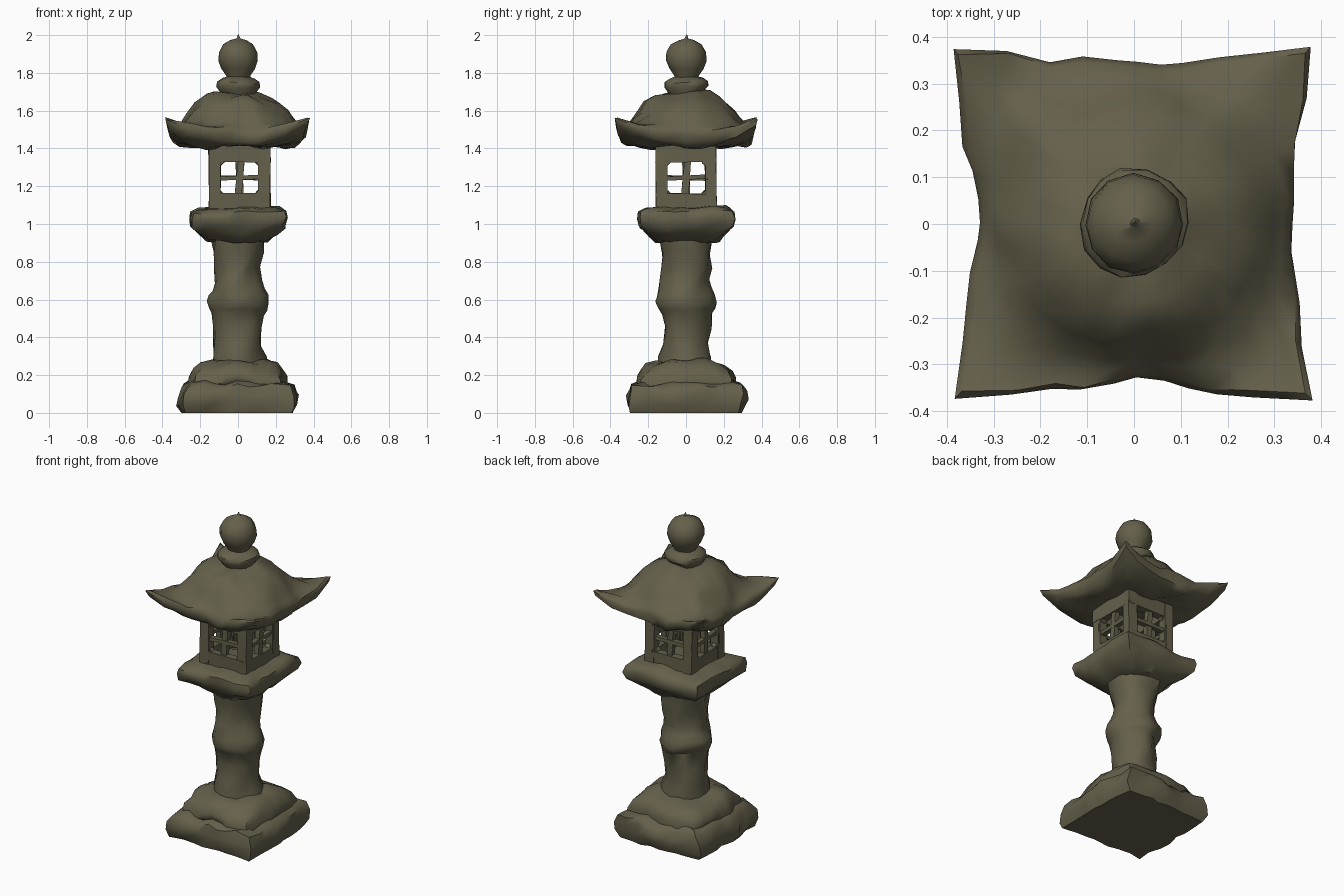
import bpy, bmesh, math
from mathutils import Vector, Matrix, noise

stone = bpy.data.materials.new("mossy_stone")
stone.diffuse_color = (0.13, 0.117, 0.07, 1)


def finish(name, bm, rough=0.0, freq=7.0, angle=50):
    """Weather the stone with smooth noise, then shade smooth with sharp edges."""
    if rough:
        for v in bm.verts:
            d = noise.noise_vector(v.co * freq + Vector((3.1, 1.7, 5.3))) * rough
            d += noise.noise_vector(v.co * freq * 2.3) * rough * 0.5
            if v.co.z < 0.002:
                d.z = 0
            v.co += d
            v.co.z = max(v.co.z, 0)
    bmesh.ops.recalc_face_normals(bm, faces=bm.faces)
    for f in bm.faces:
        f.smooth = True
    for e in bm.edges:
        e.smooth = e.calc_face_angle(0) < math.radians(angle)
    me = bpy.data.meshes.new(name)
    bm.to_mesh(me)
    bm.free()
    me.materials.append(stone)
    ob = bpy.data.objects.new(name, me)
    bpy.context.collection.objects.link(ob)
    return ob


def loft(name, sections, n=32, rough=0.02, freq=7.0, angle=50):
    """Stack rings of (half width, z, squareness 0..1+, corner lift)."""
    bm = bmesh.new()
    rings = []
    for s in sections:
        h, z, sq, lift = (tuple(s) + (0, 0))[:4]
        ring = []
        for i in range(n):
            a = 2 * math.pi * i / n
            c, si = math.cos(a), math.sin(a)
            k = 1 / max(abs(c), abs(si)) - 1       # 0 mid side, 0.414 corner
            r = h * (1 + sq * k)
            ring.append(bm.verts.new((r * c, r * si, z + lift * (k / 0.4142) ** 1.5)))
        rings.append(ring)
    for a, b in zip(rings, rings[1:]):
        for i in range(n):
            j = (i + 1) % n
            bm.faces.new((a[i], a[j], b[j], b[i]))
    bm.faces.new(rings[0][::-1])
    bm.faces.new(rings[-1])
    return finish(name, bm, rough, freq, angle)


# Square foot slab with worn corners
loft("foot_slab", [(0.15, 0, 0.9), (0.285, 0, 0.9), (0.308, 0.05, 0.88), (0.308, 0.10, 0.88),
                   (0.295, 0.14, 0.85), (0.26, 0.16, 0.8), (0.15, 0.17, 0.5)],
     rough=0.03, freq=8)

# Rounded upper step of the foot
loft("foot_step", [(0.2, 0.12, 0.6), (0.26, 0.15, 0.6), (0.26, 0.19, 0.55), (0.235, 0.225, 0.5),
                   (0.205, 0.255, 0.35), (0.15, 0.268, 0.2), (0.09, 0.275)], rough=0.025)

# Column with a raised band
loft("column", [(0.14, 0.22), (0.135, 0.29), (0.125, 0.36), (0.124, 0.45), (0.13, 0.53),
                (0.145, 0.555), (0.16, 0.585), (0.15, 0.625), (0.134, 0.655), (0.127, 0.70),
                (0.128, 0.77), (0.136, 0.85), (0.145, 0.93)], n=18, rough=0.025, freq=8)

# Platform under the light chamber
loft("platform", [(0.09, 0.905), (0.165, 0.91, 0.5), (0.21, 0.945, 0.8), (0.248, 0.985, 0.9),
                  (0.256, 1.03, 0.94), (0.25, 1.065, 0.94), (0.21, 1.085, 0.95), (0.10, 1.095, 1)],
     rough=0.022)

# Light chamber: four window walls, each turned a quarter
bm = bmesh.new()


def block(x0, x1, z0, z1, depth, y, turn, tilt=0):
    m = (Matrix.Rotation(turn, 4, 'Z')
         @ Matrix.Translation(((x0 + x1) / 2, y, (z0 + z1) / 2))
         @ Matrix.Rotation(tilt, 4, 'Y')
         @ Matrix.Diagonal((x1 - x0, depth, z1 - z0, 1)))
    bmesh.ops.create_cube(bm, size=1, matrix=m)


for k in range(4):
    t = k * math.pi / 2
    y = -0.136
    block(-0.16, 0.16, 1.08, 1.16, 0.045, y, t)          # sill
    block(-0.16, 0.16, 1.33, 1.42, 0.045, y, t)          # head
    block(-0.162, -0.10, 1.08, 1.42, 0.050, y, t)        # posts
    block(0.10, 0.162, 1.08, 1.42, 0.050, y, t)
    block(-0.018, 0.018, 1.14, 1.35, 0.03, y, t, 0.05)   # cross bars
    block(-0.11, 0.11, 1.233, 1.256, 0.03, y, t, -0.04)
    for sx in (-1, 1):                                   # worn window corners
        for z in (1.163, 1.327):
            block(sx * 0.1 - 0.012, sx * 0.1 + 0.012, z - 0.012, z + 0.012, 0.03, y, t, math.pi / 4)
bmesh.ops.translate(bm, verts=bm.verts, vec=(0.008, 0, 0))
finish("light_chamber", bm, rough=0.008, freq=6, angle=38)

# Roof with upswept corners and a domed top
loft("roof", [(0.10, 1.415, 1), (0.18, 1.41, 1), (0.25, 1.41, 1, 0.01), (0.305, 1.415, 1.1, 0.055),
              (0.328, 1.43, 1.4, 0.09), (0.334, 1.47, 1.5, 0.09), (0.326, 1.50, 1.45, 0.06),
              (0.308, 1.52, 0.85, 0.005), (0.288, 1.55, 0.4), (0.258, 1.595, 0.25),
              (0.22, 1.64, 0.15), (0.17, 1.672, 0.05), (0.12, 1.69), (0.06, 1.70)],
     n=40, rough=0.024, freq=7)

# Collar under the finial
loft("collar", [(0.085, 1.67), (0.095, 1.70), (0.117, 1.725), (0.114, 1.75), (0.085, 1.768),
                (0.05, 1.78)], n=14, rough=0.012)

# Ball finial tapering down to the collar, with a small spike
loft("finial", [(0.055, 1.755), (0.065, 1.785), (0.09, 1.82), (0.106, 1.865), (0.102, 1.91),
                (0.08, 1.95), (0.042, 1.97), (0.01, 1.978), (0.002, 2.0)], n=12, rough=0.007)
